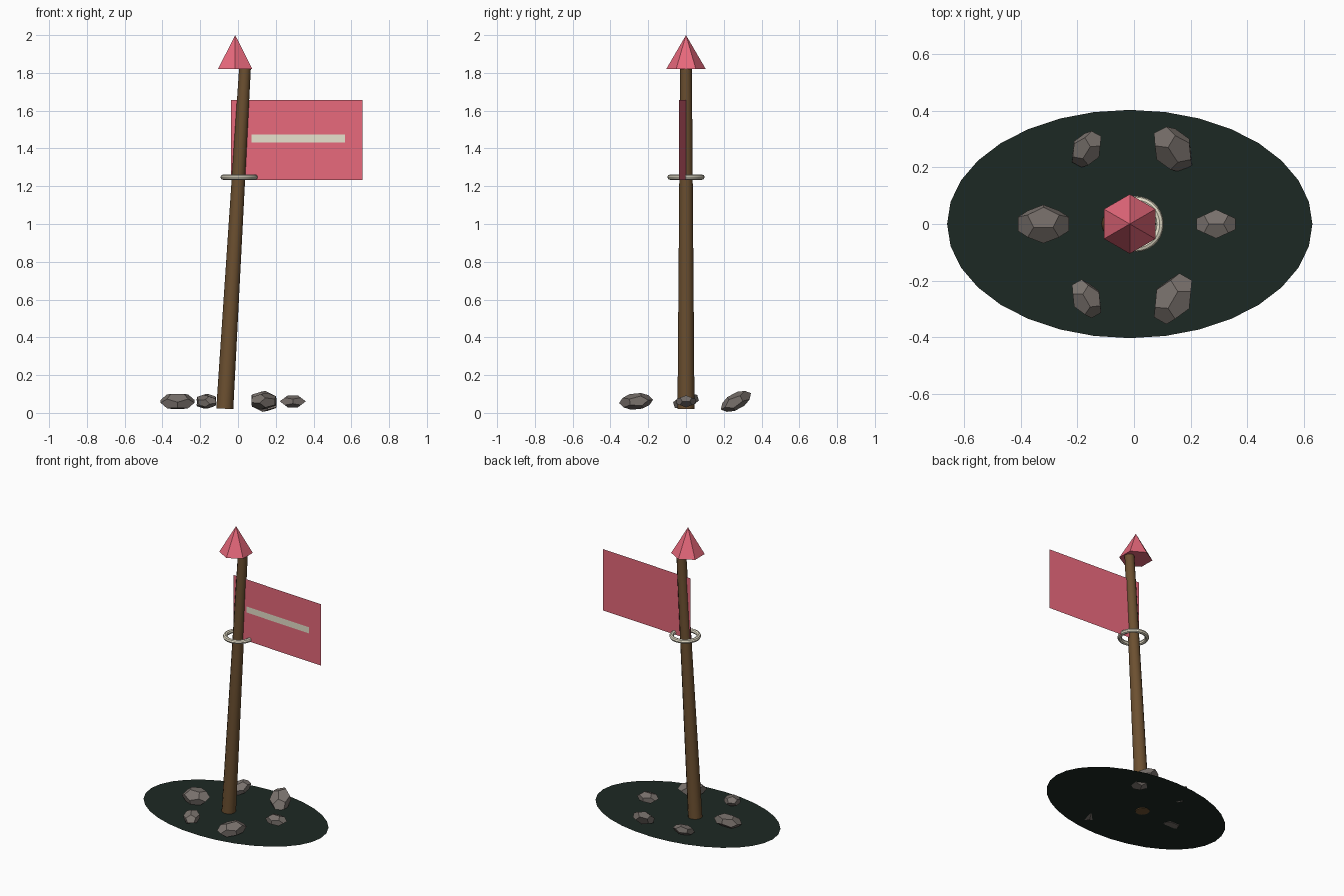
import bpy, bmesh
from math import pi, cos, sin, atan2, hypot
from mathutils import Matrix

if "Cube" in bpy.data.objects:
    bpy.data.objects.remove(bpy.data.objects["Cube"])


def material(name, color):
    m = bpy.data.materials.new(name)
    m.diffuse_color = color
    m.use_nodes = True
    m.node_tree.nodes["Principled BSDF"].inputs["Base Color"].default_value = m.diffuse_color
    return m


BARK = material("bark", (0.15, 0.08, 0.03, 1))
ROSE = material("rose", (0.80, 0.14, 0.20, 1))
CLOTH = material("cloth", (0.80, 0.14, 0.20, 0.92))
CREAM = material("cream", (0.80, 0.75, 0.60, 1))
STONE = material("stone", (0.19, 0.165, 0.15, 1))
SOIL = material("soil", (0.012, 0.022, 0.017, 1))


def finish(name, mat, smooth=False):
    ob = bpy.context.object
    ob.name = ob.data.name = name
    ob.data.materials.append(mat)
    if smooth:
        bpy.ops.object.shade_smooth_by_angle()
    return ob


# flat oval ground patch
bpy.ops.mesh.primitive_circle_add(vertices=32, radius=1, fill_type='NGON', location=(-0.015, 0, 0.025))
patch = finish("ground_patch", SOIL)
patch.scale = (0.645, 0.403, 1)

# leaning tapered pole
x0, x1, z0, z1 = -0.07, 0.037, 0.022, 1.825
bpy.ops.mesh.primitive_cone_add(vertices=12, radius1=0.045, radius2=0.031, depth=hypot(x1 - x0, z1 - z0),
                                location=((x0 + x1) / 2, 0, (z0 + z1) / 2),
                                rotation=(0, atan2(x1 - x0, z1 - z0), 0))
finish("pole", BARK, True)

# six-sided tip
bpy.ops.mesh.primitive_cone_add(vertices=6, radius1=0.105, radius2=0, depth=0.18, location=(-0.015, 0, 1.91))
finish("pole_tip", ROSE)

# ring around the pole
bpy.ops.mesh.primitive_torus_add(major_segments=28, minor_segments=8, major_radius=0.085,
                                 minor_radius=0.014, location=(0.006, 0, 1.248))
finish("ring", CREAM, True)


# flag sheet and stripe, swung slightly forward
def sheet(name, mat, x, y, z, w, h):
    bpy.ops.mesh.primitive_plane_add(size=1, location=(x, y, z), rotation=(pi / 2, 0, -0.06))
    finish(name, mat).scale = (w, h, 1)


sheet("flag", CLOTH, 0.31, -0.016, 1.445, 0.698, 0.422)
sheet("flag_stripe", CREAM, 0.319, -0.022, 1.452, 0.498, 0.042)


# flattened dodecahedron stones in a ring, each turned and tipped further
def stone(i):
    phi = (1 + 5 ** 0.5) / 2
    s = (-1, 1)
    pts = [(a, b, c) for a in s for b in s for c in s]
    for a in s:
        for b in s:
            pts += [(0, a * phi, b / phi), (a / phi, 0, b * phi), (a * phi, b / phi, 0)]
    bm = bmesh.new()
    for p in pts:
        bm.verts.new(p)
    bmesh.ops.convex_hull(bm, input=bm.verts)
    bmesh.ops.dissolve_limit(bm, angle_limit=0.05, verts=bm.verts, edges=bm.edges)
    r = (0.069, 0.09)[i % 2] / phi
    a = i * pi / 3
    bm.transform(Matrix.Rotation(0.1 * i, 4, 'X') @ Matrix.Rotation(a, 4, 'Z')
                 @ Matrix.Diagonal((r, r * 0.74, r * 0.46, 1)))
    me = bpy.data.meshes.new("stone_%d" % (i + 1))
    bm.to_mesh(me)
    bm.free()
    me.materials.append(STONE)
    ob = bpy.data.objects.new(me.name, me)
    ob.location = (-0.015 + 0.305 * cos(a), -0.305 * sin(a), 0.061)
    bpy.context.collection.objects.link(ob)


for i in range(6):
    stone(i)
